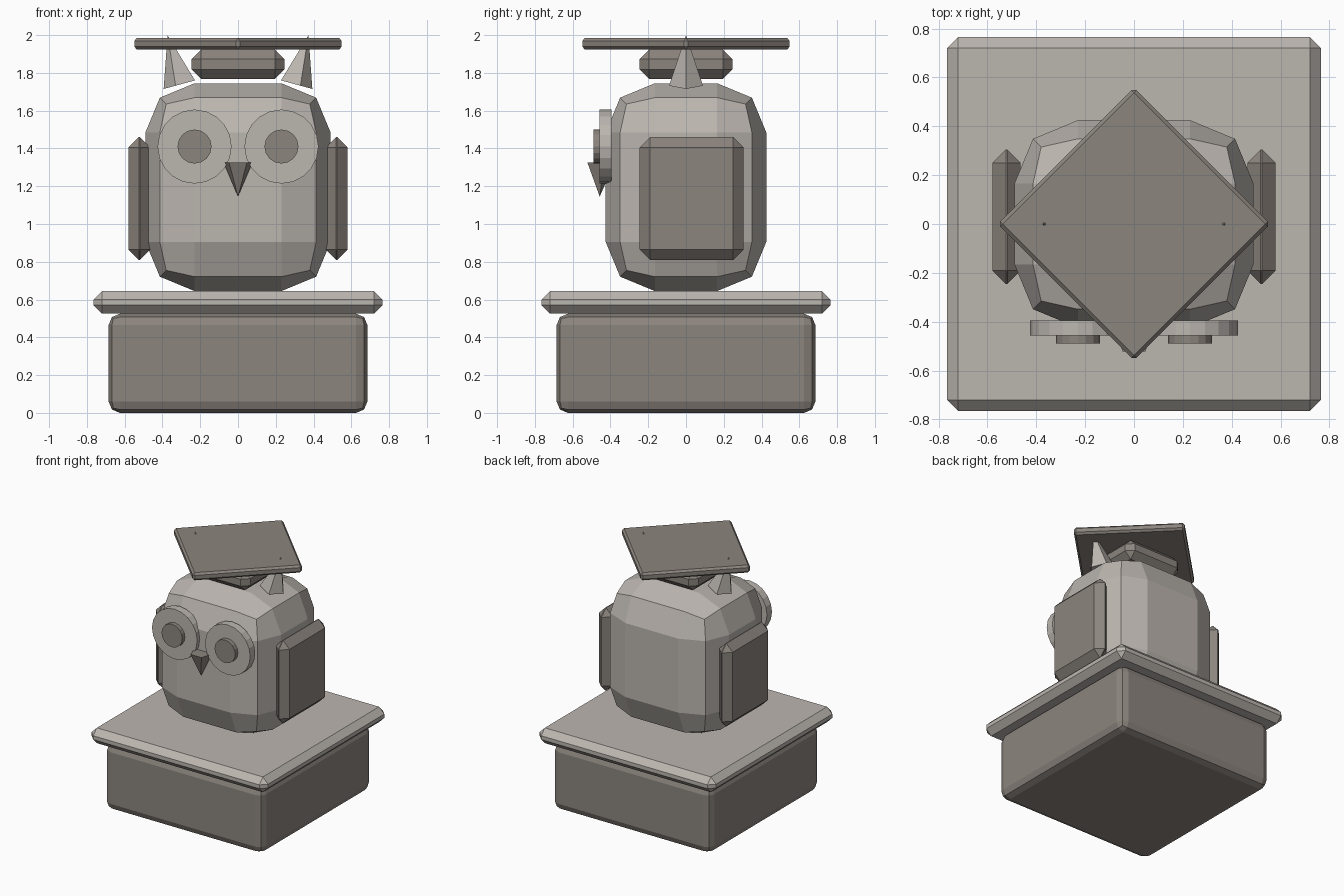
import bpy, bmesh, math
from mathutils import Matrix, Vector

if "Cube" in bpy.data.objects:
    bpy.data.objects.remove(bpy.data.objects["Cube"])


def material(name, rgb):
    m = bpy.data.materials.new(name)
    m.diffuse_color = (*rgb, 1)
    m.use_nodes = True
    m.node_tree.nodes["Principled BSDF"].inputs["Base Color"].default_value = m.diffuse_color
    return m


LIGHT = material("pale stone", (0.50, 0.465, 0.43))
DARK = material("dark stone", (0.265, 0.235, 0.21))


def finish(bm, name, mat):
    bmesh.ops.recalc_face_normals(bm, faces=bm.faces)
    me = bpy.data.meshes.new(name)
    bm.to_mesh(me)
    bm.free()
    me.materials.append(mat)
    ob = bpy.data.objects.new(name, me)
    bpy.context.collection.objects.link(ob)
    return ob


def block(name, centre, size, bevel, segments, mat, turn=0):
    """Box with bevelled edges, optionally turned about z."""
    bm = bmesh.new()
    bmesh.ops.create_cube(bm, size=1)
    bmesh.ops.scale(bm, vec=size, verts=bm.verts)
    bmesh.ops.bevel(bm, geom=bm.edges[:], offset=bevel, segments=segments,
                    profile=0.5, affect='EDGES', clamp_overlap=True)
    bmesh.ops.transform(bm, verts=bm.verts,
                        matrix=Matrix.Translation(centre) @ Matrix.Rotation(turn, 4, 'Z'))
    return finish(bm, name, mat)


def disc(name, x, z, radius, y0, y1, sides, mat):
    """Short cylinder facing the front."""
    bm = bmesh.new()
    bmesh.ops.create_cone(bm, cap_ends=True, segments=sides, radius1=radius,
                          radius2=radius, depth=y1 - y0)
    bmesh.ops.transform(bm, verts=bm.verts,
                        matrix=Matrix.Translation((x, (y0 + y1) / 2, z))
                        @ Matrix.Rotation(math.pi / 2, 4, 'X'))
    return finish(bm, name, mat)


def spike(name, base, tip, radius, heading, mat):
    """Five-sided cone; one base corner points along the heading angle."""
    base, tip = Vector(base), Vector(tip)
    axis = (tip - base).normalized()
    u = Vector((math.cos(heading), math.sin(heading), 0))
    u = (u - axis * u.dot(axis)).normalized()
    v = axis.cross(u)
    bm = bmesh.new()
    ring = [bm.verts.new(base + radius * (u * math.cos(a) + v * math.sin(a)))
            for a in (i * math.tau / 5 for i in range(5))]
    top = bm.verts.new(tip)
    bm.faces.new(ring)
    for i in range(5):
        bm.faces.new((ring[i], ring[(i + 1) % 5], top))
    return finish(bm, name, mat)


# Pedestal
block("pedestal", (0, 0, 0.2625), (1.37, 1.37, 0.525), 0.06, 2, DARK)
block("pedestal_slab", (0, 0, 0.585), (1.53, 1.53, 0.12), 0.045, 1, LIGHT)

# Body and beak
block("body", (0, 0, 1.195), (0.98, 0.85, 1.10), 0.26, 2, LIGHT)
spike("beak", (0, -0.457, 1.325), (0, -0.457, 1.145), 0.08, math.pi / 2, DARK)

# Paired wings, eyes and ear tufts
for s, side in ((-1, "left"), (1, "right")):
    block(side + "_wing", (s * 0.522, 0.03, 1.135), (0.116, 0.55, 0.65), 0.055, 1, DARK)
    disc(side + "_eye_disc", s * 0.23, 1.41, 0.196, -0.457, -0.395, 20, LIGHT)
    disc(side + "_pupil", s * 0.23, 1.41, 0.09, -0.49, -0.43, 16, DARK)
    spike(side + "_ear_tuft", (s * 0.302, 0, 1.74), (s * 0.373, 0, 2.0), 0.095,
          0 if s > 0 else math.pi, LIGHT)

# Flat square cap
block("cap_base", (0, 0, 1.845), (0.49, 0.49, 0.155), 0.05, 1, DARK)
block("cap_board", (0, 0, 1.954), (0.79, 0.79, 0.06), 0.015, 1, DARK, math.pi / 4)
